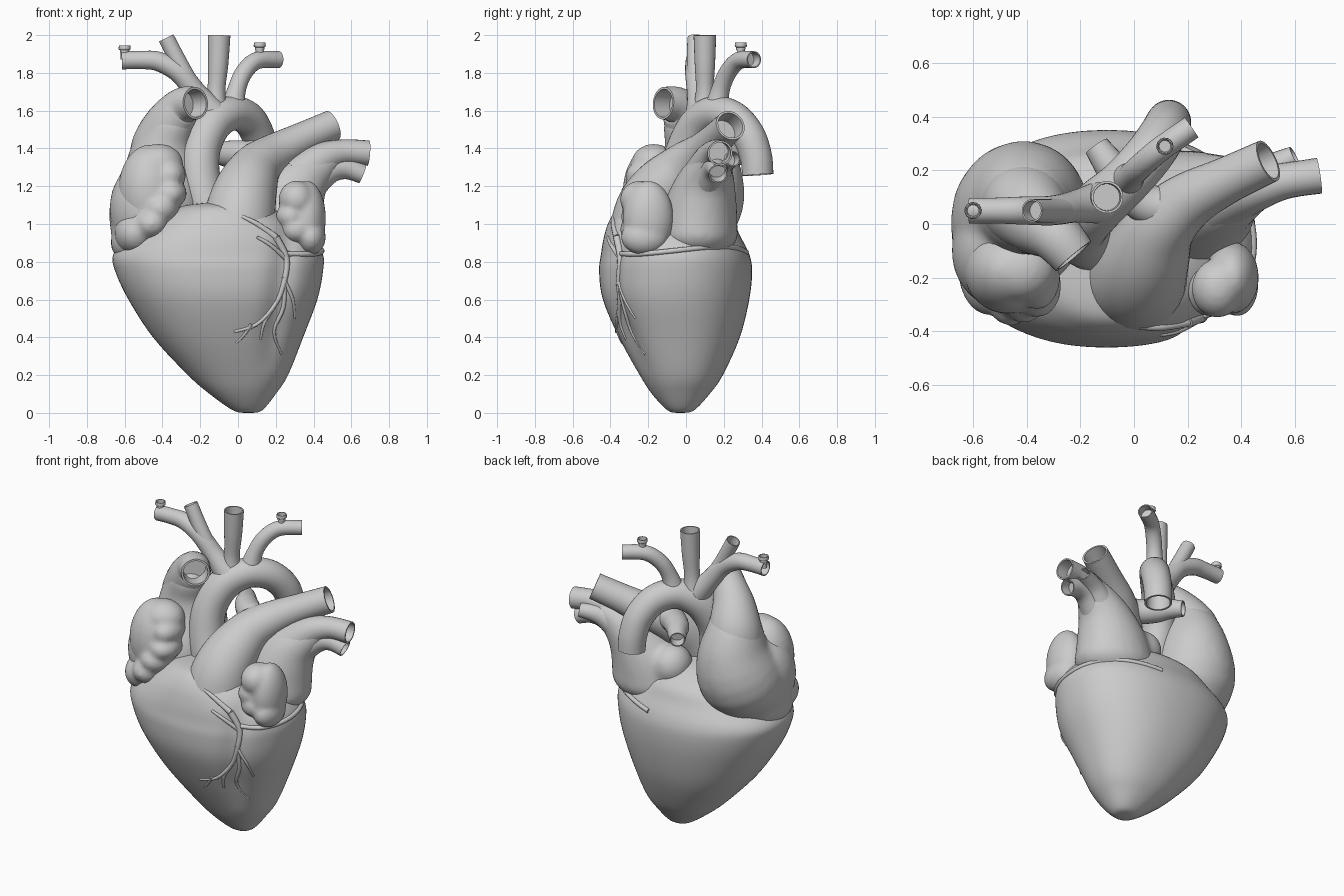
import bpy, bmesh, math
from mathutils import Vector, Matrix
from mathutils.bvhtree import BVHTree


def spline(pts, n):
    """Catmull-Rom resampling of tuples of any length."""
    out = []
    p = [pts[0]] + list(pts) + [pts[-1]]
    for i in range(1, len(p) - 2):
        for k in range(n):
            t = k / n
            out.append([0.5 * (2 * b + (c - a) * t + (2 * a - 5 * b + 4 * c - d) * t * t
                               + (3 * b - a - 3 * c + d) * t ** 3)
                        for a, b, c, d in zip(*p[i - 1:i + 3])])
    out.append(list(pts[-1]))
    return out


def finish(name, bm):
    bmesh.ops.recalc_face_normals(bm, faces=bm.faces)
    me = bpy.data.meshes.new(name)
    bm.to_mesh(me)
    bm.free()
    ob = bpy.data.objects.new(name, me)
    bpy.context.collection.objects.link(ob)
    bpy.ops.object.select_all(action='DESELECT')
    ob.select_set(True)
    bpy.context.view_layer.objects.active = ob
    bpy.ops.object.shade_smooth_by_angle(angle=math.radians(45))
    return ob


def loft(name, rings):
    bm = bmesh.new()
    rows = [[bm.verts.new(c) for c in r] for r in rings]
    for a, b in zip(rows, rows[1:]):
        for i in range(len(a)):
            j = (i + 1) % len(a)
            bm.faces.new((a[i], a[j], b[j], b[i]))
    bm.faces.new(rows[0])
    bm.faces.new(rows[-1])
    return finish(name, bm)


def tube(name, pts, sides=24, n=6, hollow=True):
    """Tube through (x, y, z, radius) points; the last end is a hollow mouth."""
    s = spline(pts, n)
    c = [Vector(q[:3]) for q in s]
    rings, side = [], None
    for i, q in enumerate(s):
        t = (c[min(i + 1, len(c) - 1)] - c[max(i - 1, 0)]).normalized()
        side = t.orthogonal() if side is None else side - t * side.dot(t)
        side.normalize()
        up = t.cross(side)

        def ring(r, o=Vector((0, 0, 0))):
            return [c[i] + o + (side * math.cos(a) + up * math.sin(a)) * r
                    for a in (2 * math.pi * k / sides for k in range(sides))]
        rings.append(ring(q[3]))
    if hollow:
        r = s[-1][3]
        rings += [ring(r * 0.86), ring(r * 0.82, -t * r * 1.2)]
    return loft(name, rings)


def blob(name, parts, voxel=0.018, smooth=6):
    """Ellipsoids (x, y, z, rx, ry, rz) fused into one soft mass."""
    bm = bmesh.new()
    for p in parts:
        bmesh.ops.create_icosphere(bm, subdivisions=4, radius=1,
                                   matrix=Matrix.Translation(p[:3]) @ Matrix.Diagonal((*p[3:], 1)))
    ob = finish(name, bm)
    m = ob.modifiers.new("fuse", 'REMESH')
    m.mode, m.voxel_size, m.use_smooth_shade = 'VOXEL', voxel, True
    m = ob.modifiers.new("soften", 'SMOOTH')
    m.factor, m.iterations = 0.5, smooth
    return ob


def full(v):
    """Slightly squared circle, for fuller ovals."""
    return math.copysign(abs(v) ** (2 / 2.2), v)


# Ventricles: stacked ovals (z, xmin, xmax, ymin, ymax), with a groove at the front
rows = spline([(0, .03, .08, -.05, -.01), (.015, -.03, .13, -.1, .045), (.1, -.15, .2, -.18, .125),
               (.2, -.265, .265, -.245, .195), (.4, -.45, .345, -.355, .285), (.6, -.58, .42, -.44, .335),
               (.75, -.65, .45, -.46, .35), (.84, -.66, .45, -.45, .335), (.93, -.58, .4, -.435, .29),
               (1.02, -.46, .29, -.405, .24), (1.09, -.32, .16, -.35, .12), (1.115, -.15, .02, -.25, 0)], 5)
rings = []
for z, x0, x1, y0, y1 in rows:
    ring = []
    for k in range(96):
        a = 2 * math.pi * k / 96
        x = (x0 + x1) / 2 + (x1 - x0) / 2 * full(math.cos(a))
        y = (y0 + y1) / 2 + (y1 - y0) / 2 * full(math.sin(a))
        if math.sin(a) < 0:
            fade = max(0, min(1, (z - .2) / .25, (1.1 - z) / .15))
            y += .03 * fade * math.exp(-((x - .13 - .14 * z) / .06) ** 2)
        ring.append((x, y, z))
    rings.append(ring)
ventricles = loft("ventricles", rings)

# Right atrium tapering into the great vein, with its lobed ear in front
blob("right_atrium", spline([
    (-.45, -.07, .97, .225, .23, .17), (-.425, .03, 1.09, .255, .265, .23), (-.40, .075, 1.24, .215, .225, .2),
    (-.395, .06, 1.4, .165, .175, .14), (-.36, .01, 1.51, .125, .13, .11)], 4) + [
    (-.52, -.08, .9, .155, .2, .12), (-.48, -.1, 1.08, .2, .22, .26)], .018, 8)
blob("right_auricle", [
    (-.47, -.17, 1.17, .165, .165, .25), (-.42, -.17, 1.32, .13, .12, .105),
    (-.36, -.2, 1.26, .085, .12, .08), (-.36, -.23, 1.16, .09, .12, .075),
    (-.41, -.24, 1.08, .1, .13, .09), (-.46, -.24, 1.0, .1, .14, .09), (-.54, -.17, .95, .115, .17, .12)],
    .014, 10)
tube("upper_great_vein", [(-.41, .07, 1.3, .17), (-.4, .06, 1.42, .16), (-.355, .01, 1.54, .13),
                          (-.29, -.045, 1.625, .1), (-.225, -.12, 1.64, .086)], 32)

# Aorta and its three arch branches
tube("aorta", [(-.12, -.08, .98, .11), (-.19, -.05, 1.18, .108), (-.2, -.01, 1.37, .103),
               (-.14, .06, 1.52, .1), (-.04, .15, 1.585, .092), (.05, .25, 1.56, .09),
               (.105, .33, 1.47, .088), (.125, .37, 1.36, .085), (.13, .38, 1.26, .083)], 32)
tube("right_arm_artery", [(-.13, .08, 1.58, .08), (-.22, .065, 1.69, .06), (-.31, .05, 1.8, .055),
                          (-.42, .05, 1.86, .052), (-.52, .05, 1.868, .048), (-.615, .05, 1.866, .048)])
tube("right_neck_artery", [(-.23, .06, 1.7, .05), (-.3, .05, 1.83, .045), (-.38, .05, 1.985, .043)])
tube("left_neck_artery", [(-.12, .1, 1.58, .07), (-.115, .1, 1.7, .048), (-.105, .1, 1.85, .054),
                          (-.1, .1, 2.0, .06)])
tube("left_arm_artery", [(-.03, .16, 1.58, .075), (-.01, .18, 1.7, .05), (.03, .22, 1.8, .047),
                         (.1, .28, 1.865, .046), (.215, .36, 1.87, .045)])
for side, (x, y, z) in (("right", (-.6, .05, 1.87)), ("left", (.115, .29, 1.885))):
    tube(side + "_arm_side_branch", [(x, y, z, .022), (x, y, z + .045, .022),
                                     (x, y, z + .055, .032), (x, y, z + .075, .03)], 14, 3)

# Pulmonary trunk and its two arteries
tube("pulmonary_trunk", [(.0, -.21, .93, .2), (.015, -.19, 1.07, .185), (.045, -.12, 1.19, .165),
                         (.1, -.01, 1.3, .132), (.2, .085, 1.375, .107), (.34, .16, 1.45, .088),
                         (.5, .235, 1.522, .082)], 32)
tube("right_pulmonary_artery", [(.2, .06, 1.36, .085), (.06, .07, 1.365, .077),
                                (-.04, .15, 1.37, .072), (-.09, .22, 1.37, .06), (-.14, .29, 1.36, .048)])

# Left atrium, its ear, and the pulmonary veins
blob("left_atrium", spline([
    (.2, .06, .95, .255, .215, .14), (.23, .075, 1.08, .225, .195, .15), (.3, .1, 1.2, .17, .16, .14),
    (.39, .13, 1.29, .13, .115, .1), (.47, .15, 1.34, .09, .085, .075)], 4) + [
    (.03, .1, 1.08, .12, .13, .13)], .018, 8)
blob("left_auricle", [
    (.365, -.2, 1.03, .1, .135, .2), (.31, -.24, 1.13, .095, .11, .1),
    (.28, -.25, 1.04, .08, .095, .075), (.31, -.26, .97, .085, .09, .075),
    (.385, -.22, .93, .08, .125, .095)], .013, 8)
tube("upper_pulmonary_vein", [(.32, .1, 1.24, .13), (.44, .13, 1.34, .09), (.56, .16, 1.38, .068),
                              (.69, .18, 1.375, .067)])
tube("lower_pulmonary_vein", [(.36, .1, 1.2, .1), (.48, .14, 1.28, .07), (.57, .16, 1.295, .058),
                              (.66, .17, 1.265, .052)])
tube("rear_pulmonary_vein", [(.36, .14, 1.24, .1), (.48, .19, 1.32, .065), (.6, .25, 1.345, .042)])

# Coronary vessels laid onto the ventricle surface
bvh = BVHTree.FromPolygons([v.co.copy() for v in ventricles.data.vertices],
                           [list(p.vertices) for p in ventricles.data.polygons])


def lay(name, rays, r0, r1):
    pts = []
    for i, (o, d) in enumerate(rays):
        hit = bvh.ray_cast(Vector(o), Vector(d).normalized())[0]
        if hit:
            pts.append((*hit, r0 + (r1 - r0) * i / (len(rays) - 1)))
    tube(name, pts, 10, 4, False)


branches = [
    ([(.2, .93), (.255, .82), (.245, .7), (.2, .58), (.1, .47), (-.02, .43)], .02, .008),
    ([(.245, .72), (.24, .56), (.19, .43), (.23, .31)], .015, .006),
    ([(.2, .58), (.14, .48), (.12, .39)], .013, .006),
    ([(.245, .7), (.29, .6), (.3, .5)], .012, .006),
    ([(.02, 1.04), (.1, 1.0), (.2, .93)], .01, .018),
    ([(.1, .93), (.17, .89), (.25, .82)], .008, .014),
    ([(.07, .47), (.03, .41), (-.01, .37)], .01, .005)]
for i, (path, r0, r1) in enumerate(branches):
    lay(f"coronary_branch_{i + 1}", [((x, -2, z), (0, 1, 0)) for x, z in path], r0, r1)
around = [math.radians(a) for a in range(-40, 69, 12)]
lay("groove_vein", [((-.1 + 2 * math.cos(a), -.05 + 2 * math.sin(a), .86 + .02 * math.sin(3 * a)),
                     (-math.cos(a), -math.sin(a), 0)) for a in around], .014, .014)
